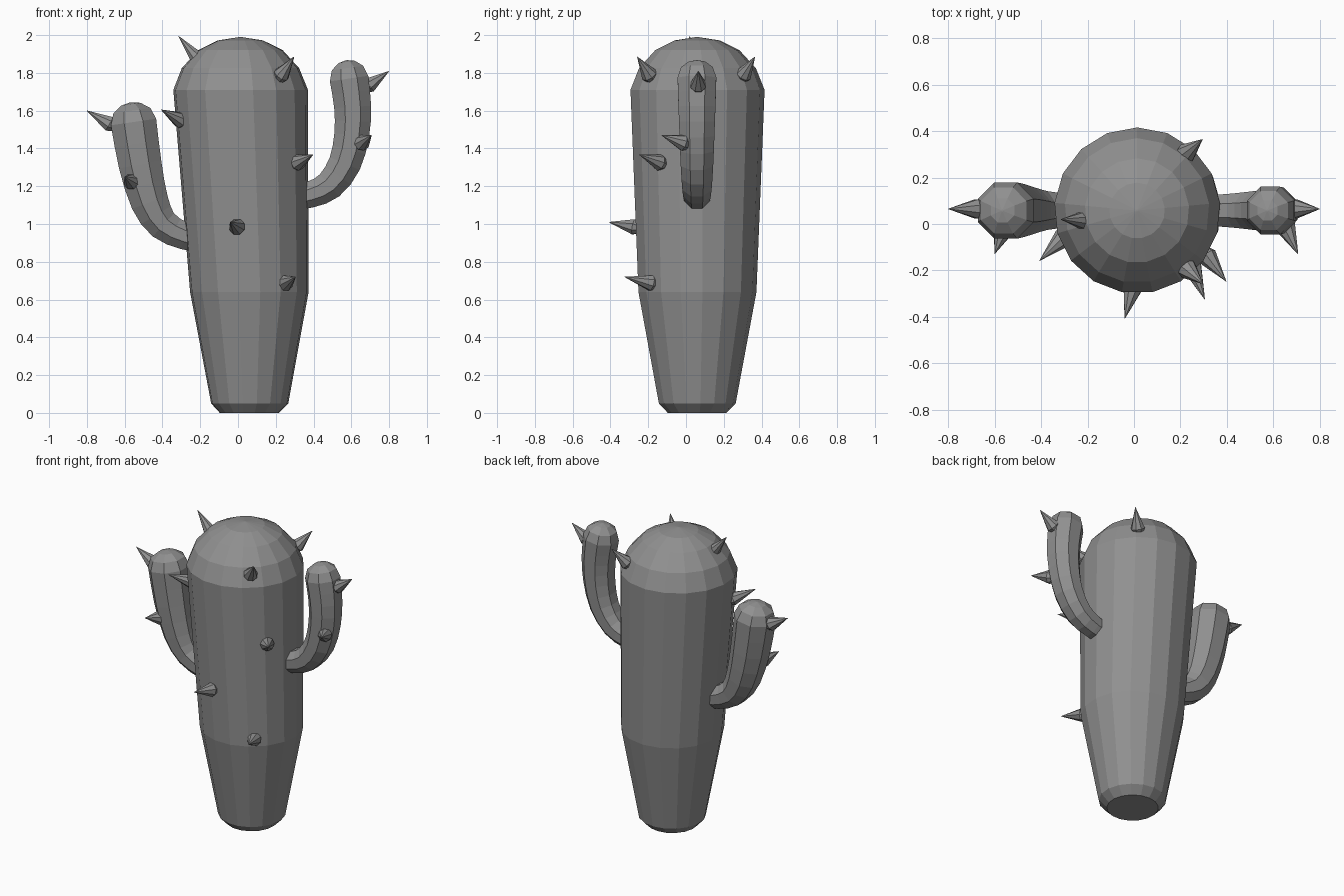
import bpy, math
from mathutils import Vector

if "Cube" in bpy.data.objects:
    bpy.data.objects.remove(bpy.data.objects["Cube"])

Y0 = 0.058  # depth of the trunk axis and arms

grey = bpy.data.materials.new("dark_grey")
grey.diffuse_color = (0.28, 0.28, 0.28, 1)
grey.use_nodes = True
grey.node_tree.nodes["Principled BSDF"].inputs["Base Color"].default_value = grey.diffuse_color


def make_object(name, verts, faces):
    mesh = bpy.data.meshes.new(name)
    mesh.from_pydata([tuple(v) for v in verts], [], faces)
    mesh.update()
    mesh.materials.append(grey)
    obj = bpy.data.objects.new(name, mesh)
    bpy.context.collection.objects.link(obj)
    return obj


def loft(name, rings, sides):
    """Rings are (centre, direction, radius); the ends are capped."""
    verts, faces = [], []
    for centre, direction, radius in rings:
        v = Vector((0, 1, 0))
        if abs(direction.y) > 0.9:
            v = Vector((0, 0, 1))
        u = v.cross(direction).normalized()
        v = direction.cross(u).normalized()
        for i in range(sides):
            a = 2 * math.pi * (i + 0.5) / sides - math.pi / 2
            verts.append(centre + radius * (math.cos(a) * u + math.sin(a) * v))
    for k in range(len(rings) - 1):
        for i in range(sides):
            j = (i + 1) % sides
            a, b = k * sides, (k + 1) * sides
            faces.append((a + i, a + j, b + j, b + i))
    faces.append(tuple(reversed(range(sides))))
    last = (len(rings) - 1) * sides
    faces.append(tuple(last + i for i in range(sides)))
    return make_object(name, verts, faces)


def refine(path):
    """Insert smooth midpoints between the path points."""
    p = [Vector(q) for q in path]
    p = [2 * p[0] - p[1]] + p + [2 * p[-1] - p[-2]]
    out = []
    for i in range(1, len(p) - 2):
        out += [p[i], (9 * (p[i] + p[i + 1]) - p[i - 1] - p[i + 2]) / 16]
    return out + [p[-2]]


def arm(name, path, cap_height):
    """Curved tube with a rounded tip, from (x, z, radius) points."""
    path = refine(path)
    pts = [Vector((x, Y0, z)) for x, z, _ in path]
    rings = []
    for i, p in enumerate(pts):
        d = (pts[min(i + 1, len(pts) - 1)] - pts[max(i - 1, 0)]).normalized()
        rings.append((p, d, path[i][2]))
    tip, d, r = rings[-1]
    for deg in (35, 65, 88):
        a = math.radians(deg)
        rings.append((tip + d * cap_height * math.sin(a), d, r * math.cos(a)))
    loft(name, rings, 8)


def spike(name, base, tip):
    base, tip = Vector(base), Vector(tip)
    d = (tip - base).normalized()
    loft(name, [(base - d * 0.04, d, 0.025), (base, d, 0.044), (tip, d, 0.001)], 8)


# Trunk: slightly leaning, with a domed top
up = Vector((0, 0, 1))
trunk = [(0.06, 0, 0.157), (0.062, 0.05, 0.205), (0.06, 0.64, 0.315),
         (0.014, 1.71, 0.358), (0.013, 1.825, 0.312), (0.013, 1.92, 0.225),
         (0.013, 1.972, 0.12), (0.013, 1.99, 0.004)]
loft("trunk", [(Vector((x, Y0, z)), up, r) for x, z, r in trunk], 17)

# Arms
arm("right_arm", [(0.25, 1.13, 0.07), (0.38, 1.155, 0.075), (0.485, 1.205, 0.084),
                  (0.565, 1.32, 0.093), (0.602, 1.47, 0.1), (0.607, 1.62, 0.106),
                  (0.588, 1.77, 0.111)], 0.098)
arm("left_arm", [(-0.17, 0.91, 0.07), (-0.28, 0.935, 0.077), (-0.395, 0.995, 0.09),
                 (-0.467, 1.115, 0.108), (-0.518, 1.315, 0.123),
                 (-0.553, 1.54, 0.131)], 0.105)

# Spikes
spikes = {
    "crown_left": ((-0.21, 0.015, 1.87), (-0.315, 0.02, 1.995)),
    "crown_back": ((0.225, 0.305, 1.79), (0.295, 0.365, 1.885)),
    "crown_front": ((0.23, -0.195, 1.79), (0.297, -0.258, 1.885)),
    "upper_left": ((-0.305, -0.06, 1.55), (-0.407, -0.158, 1.605)),
    "upper_right": ((0.315, -0.14, 1.325), (0.397, -0.247, 1.367)),
    "middle": ((-0.005, -0.275, 0.985), (-0.04, -0.408, 1.01)),
    "lower": ((0.25, -0.185, 0.688), (0.305, -0.325, 0.72)),
    "left_arm_low": ((-0.565, -0.03, 1.225), (-0.60, -0.128, 1.25)),
    "left_arm_tip": ((-0.68, 0.065, 1.53), (-0.80, 0.065, 1.6)),
    "right_arm_low": ((0.655, -0.015, 1.43), (0.707, -0.13, 1.47)),
    "right_arm_tip": ((0.695, 0.065, 1.735), (0.80, 0.065, 1.81)),
}
for label, (base, tip) in spikes.items():
    spike("spike_" + label, base, tip)
